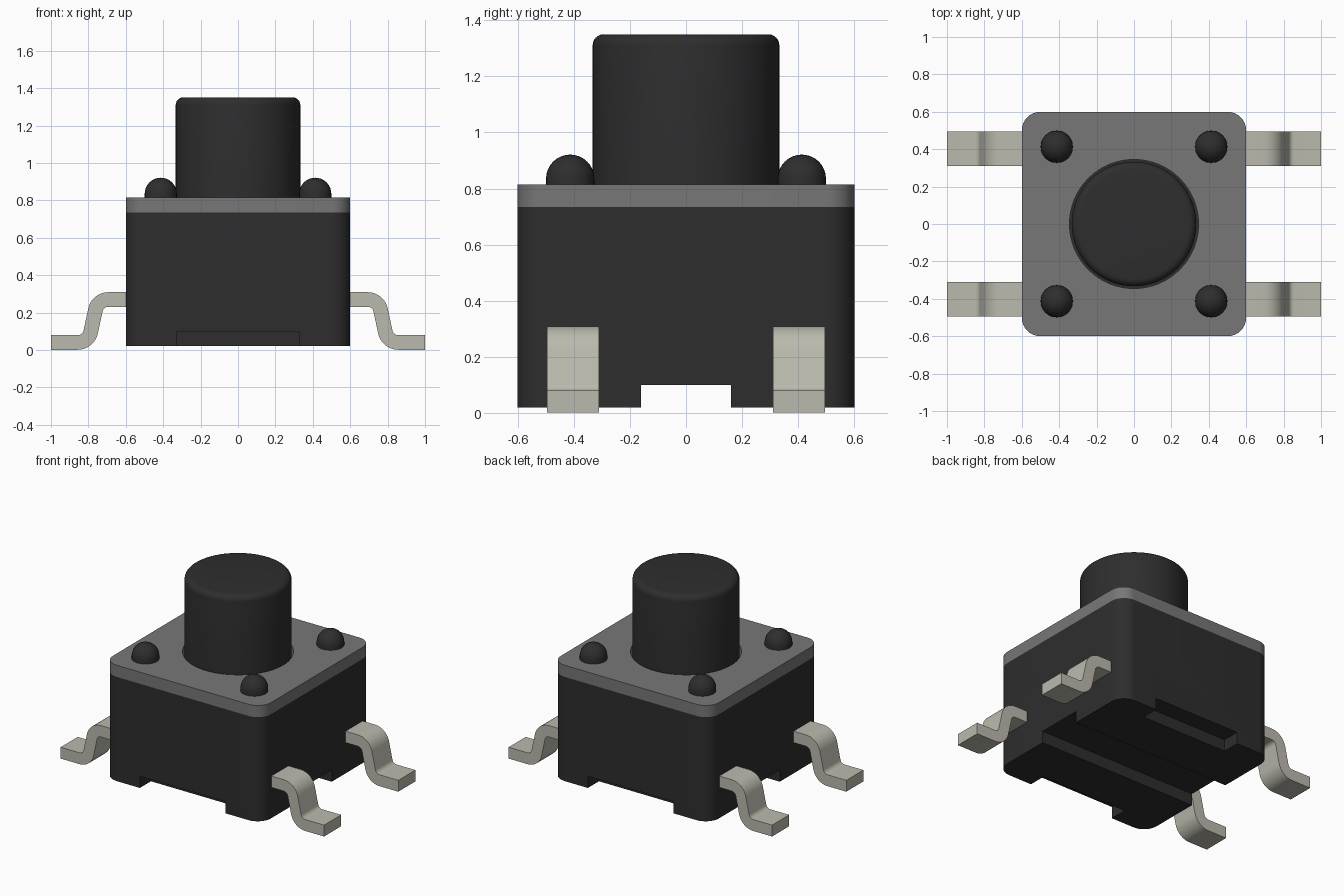
import bpy
import bmesh
from math import cos, sin, pi, radians, tan
from mathutils import Vector, Matrix

cube = bpy.data.objects.get("Cube")
if cube:
    bpy.data.objects.remove(cube, do_unlink=True)


def make_material(name, rgb):
    mat = bpy.data.materials.new(name)
    mat.use_nodes = True
    mat.diffuse_color = (*rgb, 1)
    mat.node_tree.nodes["Principled BSDF"].inputs["Base Color"].default_value = (*rgb, 1)
    return mat


black = make_material("black plastic", (0.027, 0.027, 0.027))
grey = make_material("grey plate", (0.185, 0.185, 0.185))
metal = make_material("pale metal", (0.5, 0.49, 0.42))


def add_object(name, bm, mat):
    bmesh.ops.recalc_face_normals(bm, faces=bm.faces[:])
    mesh = bpy.data.meshes.new(name)
    bm.to_mesh(mesh)
    bm.free()
    mesh.materials.append(mat)
    obj = bpy.data.objects.new(name, mesh)
    bpy.context.collection.objects.link(obj)
    return obj


def activate(obj):
    bpy.ops.object.select_all(action="DESELECT")
    obj.select_set(True)
    bpy.context.view_layer.objects.active = obj


def smooth(obj):
    activate(obj)
    bpy.ops.object.shade_smooth_by_angle(angle=radians(32))


def extrude_outline(points, offset):
    bm = bmesh.new()
    face = bm.faces.new([bm.verts.new(p) for p in points])
    grown = bmesh.ops.extrude_face_region(bm, geom=[face])["geom"]
    bmesh.ops.translate(bm, vec=offset,
                        verts=[v for v in grown if isinstance(v, bmesh.types.BMVert)])
    return bm


def rounded_slab(name, half, radius, z0, z1, mat):
    points = []
    for corner, (sx, sy) in enumerate([(1, 1), (-1, 1), (-1, -1), (1, -1)]):
        for i in range(9):
            a = (corner + i / 8) * pi / 2
            points.append((sx * (half - radius) + radius * cos(a),
                           sy * (half - radius) + radius * sin(a), z0))
    return add_object(name, extrude_outline(points, (0, 0, z1 - z0)), mat)


def lathe(name, profile, location, steps, mat):
    bm = bmesh.new()
    verts = [bm.verts.new((r, 0, z)) for r, z in profile]
    edges = [bm.edges.new(pair) for pair in zip(verts, verts[1:])]
    bmesh.ops.spin(bm, geom=verts + edges, cent=(0, 0, 0), axis=(0, 0, 1),
                   angle=2 * pi, steps=steps)
    bmesh.ops.remove_doubles(bm, verts=bm.verts[:], dist=0.0005)
    obj = add_object(name, bm, mat)
    obj.location = location
    return obj


def box(name, size, location):
    bm = bmesh.new()
    bmesh.ops.create_cube(bm, size=1, matrix=Matrix.Translation(location)
                          @ Matrix.Diagonal((*size, 1)))
    return add_object(name, bm, black)


def cut(obj, cutter):
    cutter.hide_render = True
    mod = obj.modifiers.new("cut", "BOOLEAN")
    mod.operation = "DIFFERENCE"
    mod.solver = "EXACT"
    mod.object = cutter
    activate(obj)
    bpy.ops.object.modifier_apply(modifier=mod.name)
    bpy.data.objects.remove(cutter, do_unlink=True)


# Housing with a channel along x and a pocket at the front and back
body = rounded_slab("housing", 0.6, 0.1, 0.02, 0.735, black)
cut(body, box("channel_cutter", (2, 0.32, 0.2), (0, 0, 0)))
for side in (-1, 1):
    cut(body, box("pocket_cutter", (0.65, 0.26, 0.2), (0, side * 0.61, 0)))
smooth(body)

# Cover plate with a round opening
cover = rounded_slab("cover_plate", 0.6, 0.1, 0.735, 0.815, grey)
hole = [(0, 0.6), (0.345, 0.6), (0.345, 1), (0, 1)]
cut(cover, lathe("opening_cutter", hole, (0, 0, 0), 64, grey))
smooth(cover)

# Push button with a rounded rim
BUTTON_R, BUTTON_TOP, RIM = 0.333, 1.35, 0.04
button_profile = [(0, 0.72), (BUTTON_R, 0.72)]
for i in range(7):
    a = i / 6 * pi / 2
    button_profile.append((BUTTON_R - RIM + RIM * cos(a), BUTTON_TOP - RIM + RIM * sin(a)))
button_profile.append((0, BUTTON_TOP))
smooth(lathe("push_button", button_profile, (0, 0, 0), 64, black))

# Domed rivets in the four corners
DOME_R = 0.086
dome_profile = [(0, -0.03), (DOME_R, -0.03)]
dome_profile += [(DOME_R * cos(i / 8 * pi / 2), 0.02 + DOME_R * sin(i / 8 * pi / 2))
                 for i in range(9)]


def bent_strip(path, radius, half):
    """Outline of a strip of even thickness with rounded bends."""
    path = [Vector(p) for p in path]
    upper, lower = [], []

    def put(point, direction):
        normal = Vector((-direction.y, direction.x)) * half
        upper.append(point + normal)
        lower.append(point - normal)

    put(path[0], (path[1] - path[0]).normalized())
    for before, here, after in zip(path, path[1:], path[2:]):
        d0, d1 = (here - before).normalized(), (after - here).normalized()
        turn = d0.angle(d1)
        sign = 1 if d0.x * d1.y - d0.y * d1.x > 0 else -1
        start = here - d0 * radius * tan(turn / 2)
        centre = start + Vector((-d0.y, d0.x)) * radius * sign
        for i in range(9):
            rot = Matrix.Rotation(sign * turn * i / 8, 2)
            put(centre + rot @ (start - centre), rot @ d0)
    put(path[-1], (path[-1] - path[-2]).normalized())
    return upper + lower[::-1]


# Bent metal legs, two on each side
leg_outline = bent_strip([(0.56, 0.27), (0.75, 0.27), (0.8, 0.04), (1, 0.04)], 0.07, 0.039)

for sx, side in ((1, "left"), (-1, "right")):
    for sy, end in ((1, "back"), (-1, "front")):
        smooth(lathe(f"{end}_{side}_rivet", dome_profile,
                     (sx * 0.413, sy * 0.413, 0.815), 32, black))
        points = [(sx * p.x, sy * 0.4025 - 0.0925, p.y) for p in leg_outline]
        smooth(add_object(f"{end}_{side}_leg", extrude_outline(points, (0, 0.185, 0)), metal))
